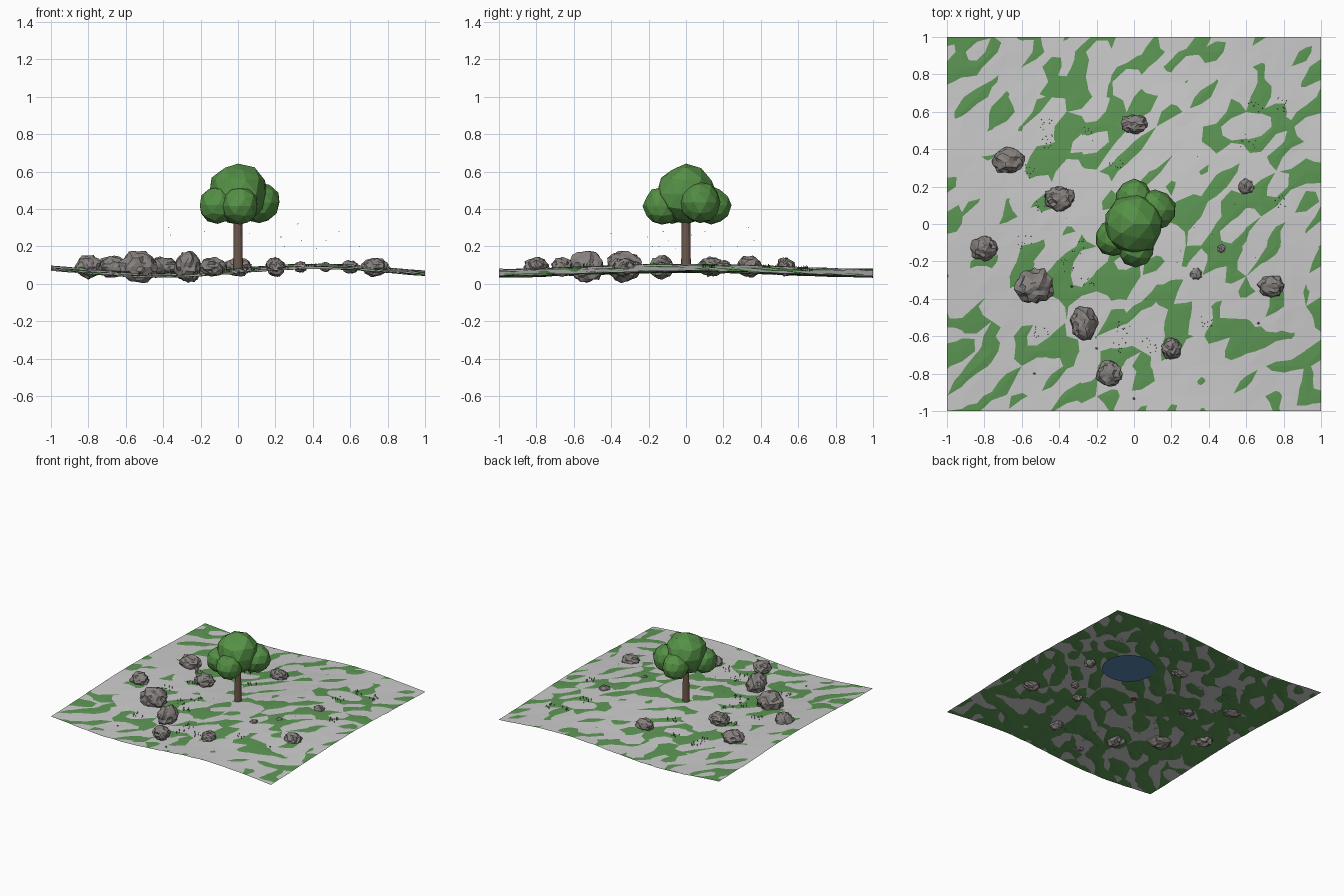
import bpy, bmesh, math, random
from mathutils import Vector, Matrix, noise

if "Cube" in bpy.data.objects:
    bpy.data.objects.remove(bpy.data.objects["Cube"])

random.seed(4)


def material(name, rgb):
    m = bpy.data.materials.new(name)
    m.diffuse_color = (*rgb, 1)
    m.use_nodes = True
    m.node_tree.nodes["Principled BSDF"].inputs["Base Color"].default_value = m.diffuse_color
    return m


GREEN = material("grass_green", (0.11, 0.31, 0.09))
LEAF = material("leaf_green", (0.09, 0.28, 0.06))
BARK = material("bark", (0.16, 0.10, 0.07))
STONE = material("stone", (0.24, 0.22, 0.21))
WATER = material("water", (0.10, 0.25, 0.45))
DARK = material("dark_green", (0.05, 0.10, 0.04))


def finish(name, bm, mat=None):
    me = bpy.data.meshes.new(name)
    bm.to_mesh(me)
    bm.free()
    if mat:
        me.materials.append(mat)
    ob = bpy.data.objects.new(name, me)
    bpy.context.collection.objects.link(ob)
    return ob


def height(x, y):
    return 0.07 + 0.023 * math.sin(3.75 * x) + 0.0133 * math.cos(3 * y)


# Two nearly coincident rolling sheets that break through each other in patches
def sheet(name, mat, jitter, drop):
    bm = bmesh.new()
    bmesh.ops.create_grid(bm, x_segments=25, y_segments=25, size=1)
    for v in bm.verts:
        v.co.z = height(v.co.x, v.co.y) - drop + random.uniform(-jitter, jitter)
    bmesh.ops.triangulate(bm, faces=bm.faces, quad_method='FIXED')
    finish(name, bm, mat)


sheet("bare_ground", None, 0.001, 0)
sheet("grass_ground", GREEN, 0.003, 0.0006)

# Pond disc hidden under the hill
bm = bmesh.new()
bmesh.ops.create_circle(bm, cap_ends=True, segments=32, radius=0.2,
                        matrix=Matrix.Translation((0.333, 0.333, 0.08)))
finish("pond", bm, WATER)

# Tree trunk
bm = bmesh.new()
bmesh.ops.create_cone(bm, cap_ends=True, segments=12, radius1=0.026, radius2=0.023,
                      depth=0.28, matrix=Matrix.Translation((0, 0, 0.22)))
finish("trunk", bm, BARK)


# Lumpy flat-shaded balls, used for foliage and rocks
def lump(name, mat, loc, radii, subdiv, rough, freq):
    bm = bmesh.new()
    bmesh.ops.create_icosphere(bm, subdivisions=subdiv, radius=1)
    offset = Vector([random.uniform(0, 50) for _ in range(3)])
    for v in bm.verts:
        k = 1 + rough * noise.noise(v.co * freq + offset)
        v.co = Vector(loc) + Vector([c * r * k for c, r in zip(v.co, radii)])
    finish(name, bm, mat)


FOLIAGE = [(0, 0, 0.48, 0.16), (0.113, 0.075, 0.435, 0.11), (-0.11, -0.075, 0.42, 0.10),
           (0.0, 0.135, 0.42, 0.103), (0.01, -0.13, 0.415, 0.10)]
for i, (x, y, z, r) in enumerate(FOLIAGE):
    lump(f"foliage_{i}", LEAF, (x, y, z), (r, r, r), 2, 0.1, 1.5)

# Rocks: x, y, half sizes
ROCKS = [(-.67, .34, .086, .066, .055), (-.40, .135, .080, .064, .052), (0, .533, .072, .050, .047),
         (-.80, -.13, .068, .064, .060), (-.533, -.333, .10, .09, .083), (-.267, -.533, .07, .087, .083),
         (.20, -.665, .052, .056, .050), (-.133, -.80, .066, .066, .050), (.733, -.333, .067, .058, .048),
         (.60, .20, .043, .042, .034), (.333, -.267, .034, .034, .03), (.467, -.133, .03, .027, .026)]
for i, (x, y, a, b, c) in enumerate(ROCKS):
    lump(f"rock_{i}", STONE, (x, y, 0.09), (a, b, c), 3, 0.28, 2.6)

# Small pebbles
for i, (x, y) in enumerate([(.665, -.53), (-.333, -.333), (-.2, -.665), (-.533, -.8), (0, -.933)]):
    lump(f"pebble_{i}", STONE, (x, y, height(x, y) + 0.003), (.007, .007, .007), 1, 0.2, 2)

# Grass tufts: clusters of tiny blades
TUFTS = [(-.46, .54), (-.46, .44), (-.26, .48), (-.57, .28), (-.1, .3), (.61, .44), (.65, .62), (.78, .64),
         (.78, .12), (-.58, -.1), (-.36, -.22), (-.3, -.12), (-.25, -.3), (-.06, -.55), (-.08, -.65),
         (.08, -.65), (-.5, -.57), (.39, -.51), (-.5, .1)]
bm = bmesh.new()
for cx, cy in TUFTS:
    for _ in range(10):
        x, y = cx + random.uniform(-.04, .04), cy + random.uniform(-.04, .04)
        bmesh.ops.create_cone(bm, cap_ends=True, segments=4, radius1=0.0025, radius2=0, depth=0.02,
                              matrix=Matrix.Translation((x, y, height(x, y) + 0.008)))
finish("grass_tufts", bm, DARK)

# Drifting specks in the air
SPECKS = [(-.37, .30), (-.36, .26), (-.18, .28), (.02, .20), (.06, .27), (.23, .25), (.25, .20), (.32, .32),
          (.34, .23), (.42, .19), (.47, .23), (.54, .28), (.60, .20), (.65, .20)]
bm = bmesh.new()
for x, z in SPECKS:
    bmesh.ops.create_icosphere(bm, subdivisions=1, radius=0.0025,
                               matrix=Matrix.Translation((x, random.uniform(-.5, .5), z)))
finish("drifting_specks", bm, DARK)
